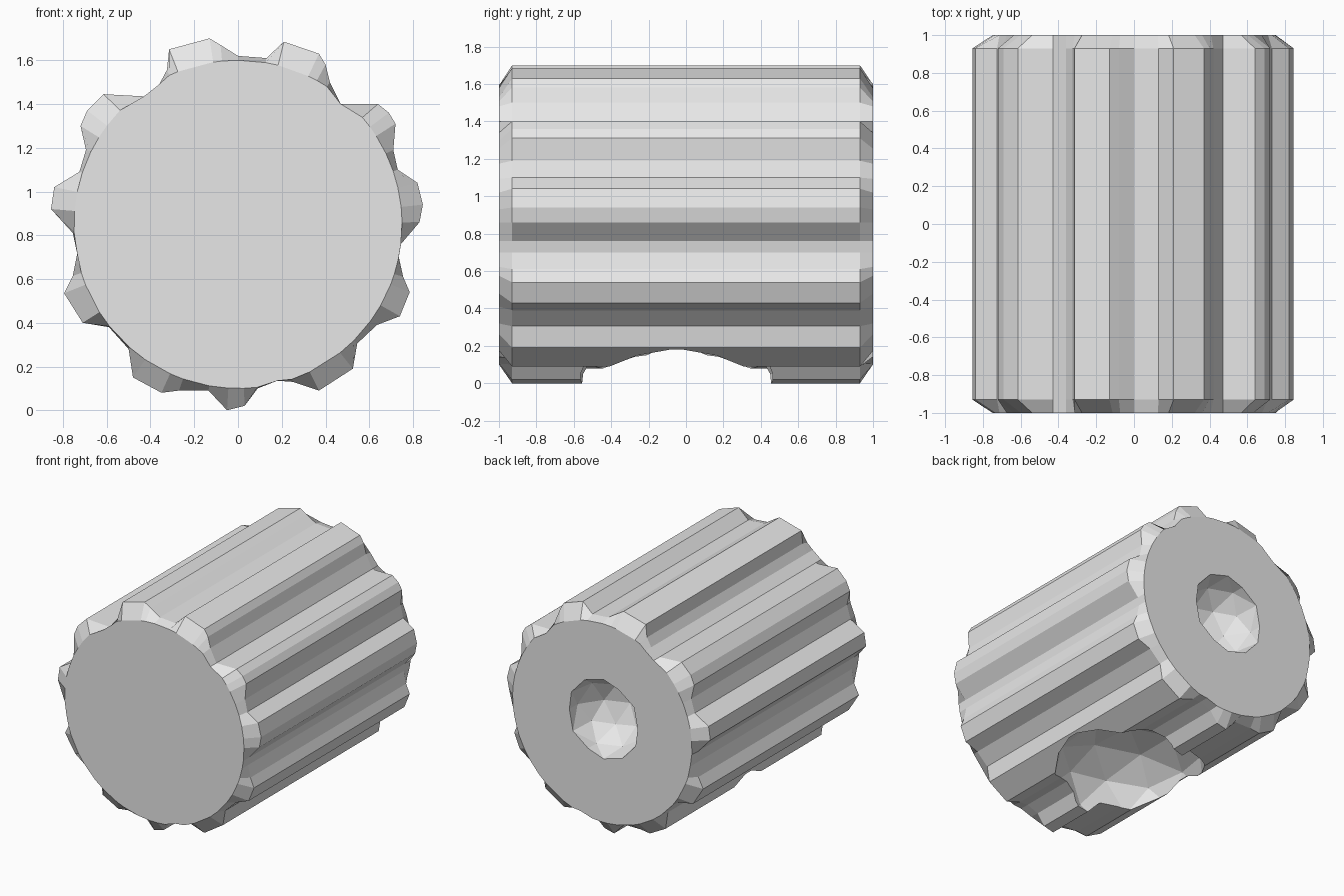
import bpy, bmesh, math

if "Cube" in bpy.data.objects:
    bpy.data.objects.remove(bpy.data.objects["Cube"])

grey = bpy.data.materials.new("plain grey")
grey.diffuse_color = (0.8, 0.8, 0.8, 1)
grey.use_nodes = True
grey.node_tree.nodes["Principled BSDF"].inputs["Base Color"].default_value = grey.diffuse_color

CZ = 0.85  # height of the roller axis

# Fluted outline in the x-z plane, eleven worn ridges, clockwise from the top
OUTLINE = [
    (-.13, 1.70), (-.08, 1.67), (0, 1.62), (.13, 1.61), (.21, 1.685), (.37, 1.63),
    (.40, 1.58), (.42, 1.50), (.47, 1.40), (.64, 1.40), (.69, 1.36), (.72, 1.31),
    (.71, 1.19), (.73, 1.10), (.82, 1.04), (.845, .94), (.83, .86), (.745, .76),
    (.735, .70), (.755, .61), (.785, .54), (.74, .43), (.635, .39), (.545, .305),
    (.525, .19), (.37, .09), (.25, .13), (.18, .135), (.09, .10), (.03, .02),
    (-.05, 0), (-.135, .09), (-.27, .09), (-.35, .08), (-.48, .15), (-.50, .28),
    (-.59, .38), (-.71, .40), (-.795, .535), (-.755, .615), (-.735, .715),
    (-.755, .81), (-.855, .92), (-.84, 1.02), (-.725, 1.09), (-.695, 1.19),
    (-.72, 1.30), (-.69, 1.37), (-.615, 1.445), (-.43, 1.435), (-.36, 1.49),
    (-.325, 1.555), (-.315, 1.65)]


def ring(bm, y, limit):
    """One outline loop at depth y, with ridges cut down to a radius limit."""
    verts = []
    for x, z in OUTLINE:
        r = math.hypot(x, z - CZ)
        k = min(1, limit / r)
        verts.append(bm.verts.new((x * k, y, CZ + (z - CZ) * k)))
    return verts


# Fluted body with ridge ends chamfered down to round end faces
bm = bmesh.new()
rings = [ring(bm, y, lim) for y, lim in
         ((-1, .75), (-.93, .9), (.93, .9), (1, .75))]
n = len(OUTLINE)
for a, b in zip(rings, rings[1:]):
    for i in range(n):
        j = (i + 1) % n
        bm.faces.new((a[i], a[j], b[j], b[i]))
bm.faces.new(rings[0])
bm.faces.new(rings[-1])
bmesh.ops.recalc_face_normals(bm, faces=bm.faces)
mesh = bpy.data.meshes.new("fluted_body")
bm.to_mesh(mesh)
bm.free()
body = bpy.data.objects.new("fluted_body", mesh)
bpy.context.collection.objects.link(body)
mesh.materials.append(grey)


def hollow(name, centre, radii, detail):
    """Scoop a faceted bowl out of the body."""
    bpy.ops.mesh.primitive_ico_sphere_add(subdivisions=detail, radius=1, location=centre)
    cutter = bpy.context.object
    cutter.name = name
    cutter.scale = radii
    cutter.hide_render = True
    cutter.data.materials.append(grey)
    bpy.context.view_layer.update()
    bpy.context.view_layer.objects.active = body
    mod = body.modifiers.new(name, 'BOOLEAN')
    mod.operation = 'DIFFERENCE'
    mod.solver = 'EXACT'
    mod.object = cutter
    bpy.ops.object.modifier_apply(modifier=name)
    bpy.data.objects.remove(cutter)


# Socket in the back end and worn bowl in the underside
hollow("back_socket", (-.01, 1.0, .88), (.30, .32, .30), 2)
hollow("underside_bowl", (0, -.05, .05), (.56, .53, .38), 2)

for p in body.data.polygons:
    p.use_smooth = False
